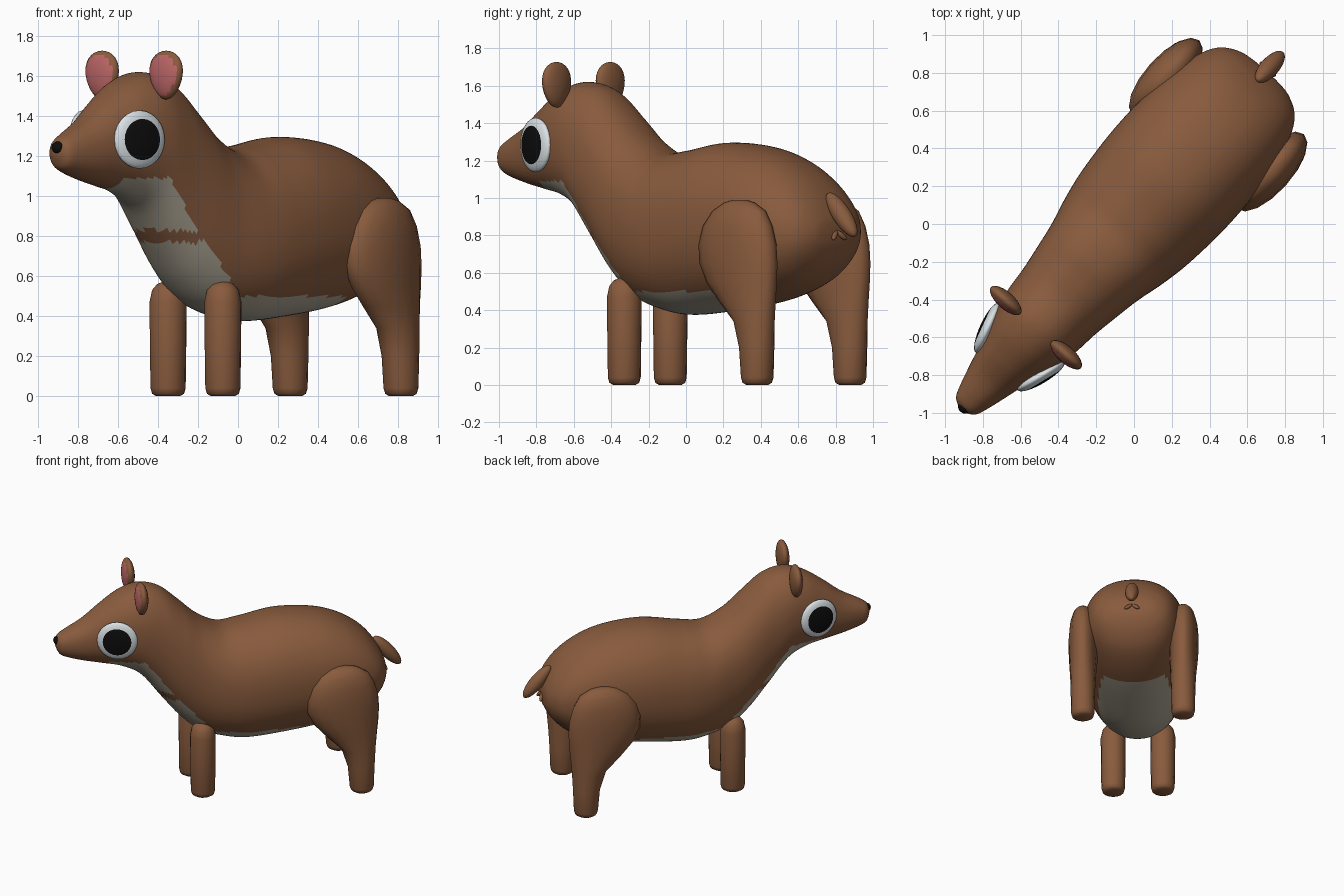
import bpy
import bmesh
from math import cos, sin, pi, radians, hypot, copysign
from mathutils import Matrix, Vector

cube = bpy.data.objects.get("Cube")
if cube:
    bpy.data.objects.remove(cube, do_unlink=True)

# The animal is built facing -y, then turned on the spot
PLACE = Matrix.Rotation(radians(-41.9), 4, "Z") @ Matrix.Translation((-0.02, 0, 0))


def material(name, r, g, b):
    mat = bpy.data.materials.new(name)
    mat.use_nodes = True
    mat.diffuse_color = (r, g, b, 1)
    shader = mat.node_tree.nodes["Principled BSDF"]
    shader.inputs["Base Color"].default_value = (r, g, b, 1)
    shader.inputs["Roughness"].default_value = 0.8
    return mat


BROWN = material("brown_fur", 0.25, 0.105, 0.047)
CREAM = material("cream_belly", 0.41, 0.37, 0.29)
PINK = material("ear_pink", 0.50, 0.13, 0.13)
WHITE = material("eye_white", 0.70, 0.75, 0.78)
BLACK = material("black", 0.004, 0.004, 0.004)


def finish(name, bm, mats, rule=None):
    """Colour faces by a rule, smooth them and place the part."""
    bmesh.ops.recalc_face_normals(bm, faces=bm.faces)
    for f in bm.faces:
        f.smooth = True
        if rule:
            f.material_index = int(rule(f))
    mesh = bpy.data.meshes.new(name)
    bm.to_mesh(mesh)
    bm.free()
    for mat in mats:
        mesh.materials.append(mat)
    mesh.transform(PLACE)
    obj = bpy.data.objects.new(name, mesh)
    bpy.context.collection.objects.link(obj)
    return obj


def smooth_table(rows, steps):
    """Catmull-Rom interpolation between table rows."""
    rows = [Vector(r) for r in rows]
    out = []
    for i in range(len(rows) - 1):
        a, b = rows[max(i - 1, 0)], rows[i]
        c, d = rows[i + 1], rows[min(i + 2, len(rows) - 1)]
        for k in range(steps):
            t = k / steps
            out.append(b + (c - a) * (t / 2)
                       + (a * 2 - b * 5 + c * 4 - d) * (t * t / 2)
                       + (b * 3 - a - c * 3 + d) * (t ** 3 / 2))
    return out + [rows[-1]]


def loft(rings):
    bm = bmesh.new()
    loops = [[bm.verts.new(p) for p in ring] for ring in rings]
    n = len(loops[0])
    for a, b in zip(loops, loops[1:]):
        for i in range(n):
            j = (i + 1) % n
            bm.faces.new((a[i], a[j], b[j], b[i]))
    bm.faces.new(loops[0])
    bm.faces.new(loops[-1])
    return bm


def oval(count, power=2.0):
    """Unit superellipse points."""
    for i in range(count):
        a = 2 * pi * i / count
        yield tuple(copysign(abs(v) ** (2 / power), v) for v in (cos(a), sin(a)))


def blob(name, matrix, mats, rule=None, taper=0.0):
    """Ellipsoid, coloured in its own unit space."""
    bm = bmesh.new()
    bmesh.ops.create_uvsphere(bm, u_segments=24, v_segments=16, radius=1)
    marked = {f.index for f in bm.faces if rule and rule(f.calc_center_median())}
    for v in bm.verts:
        v.co.x *= 1 + taper * (v.co.z - 1)
    bmesh.ops.transform(bm, matrix=matrix, verts=bm.verts)
    return finish(name, bm, mats, lambda f: f.index in marked)


def pose(place, size, facing=None):
    turn = Matrix()
    if facing:
        turn = Vector(facing).to_track_quat("Z", "Y").to_matrix().to_4x4()
    return Matrix.Translation(place) @ turn @ Matrix.Diagonal((*size, 1))


# Body, neck and head: distance back, underside, top, half width
BODY = [
    (-1.335, 1.19, 1.26, 0.035), (-1.31, 1.14, 1.29, 0.07),
    (-1.25, 1.11, 1.325, 0.095), (-1.13, 1.075, 1.39, 0.13),
    (-1.0, 1.045, 1.49, 0.165), (-0.86, 1.01, 1.58, 0.21),
    (-0.72, 0.93, 1.62, 0.242), (-0.57, 0.74, 1.58, 0.258),
    (-0.43, 0.57, 1.46, 0.28), (-0.29, 0.455, 1.33, 0.305),
    (-0.13, 0.4, 1.245, 0.345), (0.04, 0.375, 1.255, 0.375),
    (0.3, 0.395, 1.295, 0.395), (0.56, 0.43, 1.275, 0.39),
    (0.75, 0.475, 1.215, 0.365), (0.9, 0.54, 1.12, 0.325),
    (1.0, 0.63, 1.01, 0.265), (1.055, 0.72, 0.91, 0.17),
    (1.07, 0.78, 0.85, 0.07),
]


def is_cream(face):
    """Throat patch, chest patch and belly, with a brown collar between."""
    c = face.calc_center_median()
    if face.normal.z > 0:
        return False
    if c.y > -0.25:
        return c.y < 0.6 and c.z < 0.5
    if c.z < 0.77:
        return abs(c.x) < 0.23
    return c.y > -0.97 and 0.83 < c.z < 1.09 and abs(c.x) < 0.21


rings = []
for y, low, high, half in smooth_table(BODY, 8):
    mid, tall = (low + high) / 2, (high - low) / 2
    rings.append([(half * u, y, mid + tall * v) for u, v in oval(96, 2.2)])
finish("body", loft(rings), [BROWN, CREAM], is_cream)


def leg(name, x, rows):
    """Rows: height, front edge, back edge, half width."""
    rings = []
    for z, front, back, half in rows:
        mid, deep = (front + back) / 2, (back - front) / 2
        rings.append([(x + half * u, mid + deep * v, z) for u, v in oval(16)])
    finish(name, loft(rings), [BROWN])


# Straight front leg: height and radius
FRONT_LEG = [(0, 0.06), (0.012, 0.08), (0.04, 0.088), (0.25, 0.091), (0.47, 0.093),
             (0.53, 0.08), (0.56, 0.055), (0.575, 0.02)]
FRONT_ROWS = [(z, -0.296 - r, -0.296 + r, r) for z, r in FRONT_LEG]

# Hind leg with a big thigh
HIND_ROWS = [
    (0, 0.77, 0.885, 0.06), (0.012, 0.75, 0.905, 0.08), (0.04, 0.74, 0.915, 0.087),
    (0.2, 0.725, 0.922, 0.09), (0.34, 0.68, 0.93, 0.094), (0.45, 0.57, 0.94, 0.1),
    (0.55, 0.48, 0.95, 0.106), (0.65, 0.43, 0.955, 0.11), (0.75, 0.423, 0.948, 0.11),
    (0.85, 0.455, 0.92, 0.102), (0.93, 0.52, 0.875, 0.08), (0.975, 0.6, 0.8, 0.05),
    (0.99, 0.66, 0.74, 0.02),
]

for side, word in ((1, "left"), (-1, "right")):
    leg(word + "_front_leg", side * 0.184, FRONT_ROWS)
    leg(word + "_hind_leg", side * 0.372, HIND_ROWS)

    # Round ear with a pink front
    blob(word + "_ear", pose((side * 0.215, -0.755, 1.605), (0.125, 0.045, 0.122)),
         [BROWN, PINK], lambda c: c.y < 0 and hypot(c.x, c.z) < 0.82, taper=0.17)

    # Flat domed eye with a black pupil
    blob(word + "_eye", pose((side * 0.19, -0.927, 1.283), (0.146, 0.146, 0.04),
                             (side * 0.955, -0.294, 0)),
         [WHITE, BLACK], lambda c: c.z > 0 and hypot(c.x, c.y) < 0.68)

    # Small tuft under the tail
    blob(word + "_tuft", pose((side * 0.027, 1.075, 0.8), (0.014, 0.014, 0.038),
                              (side * 0.7, 0.3, -0.6)), [BROWN])

# Nose and drooping tail
blob("nose", pose((0, -1.325, 1.243), (0.036, 0.028, 0.03)), [BLACK])
blob("tail", pose((0, 1.1, 0.91), (0.05, 0.05, 0.15), (0, 0.65, -0.76)), [BROWN])
